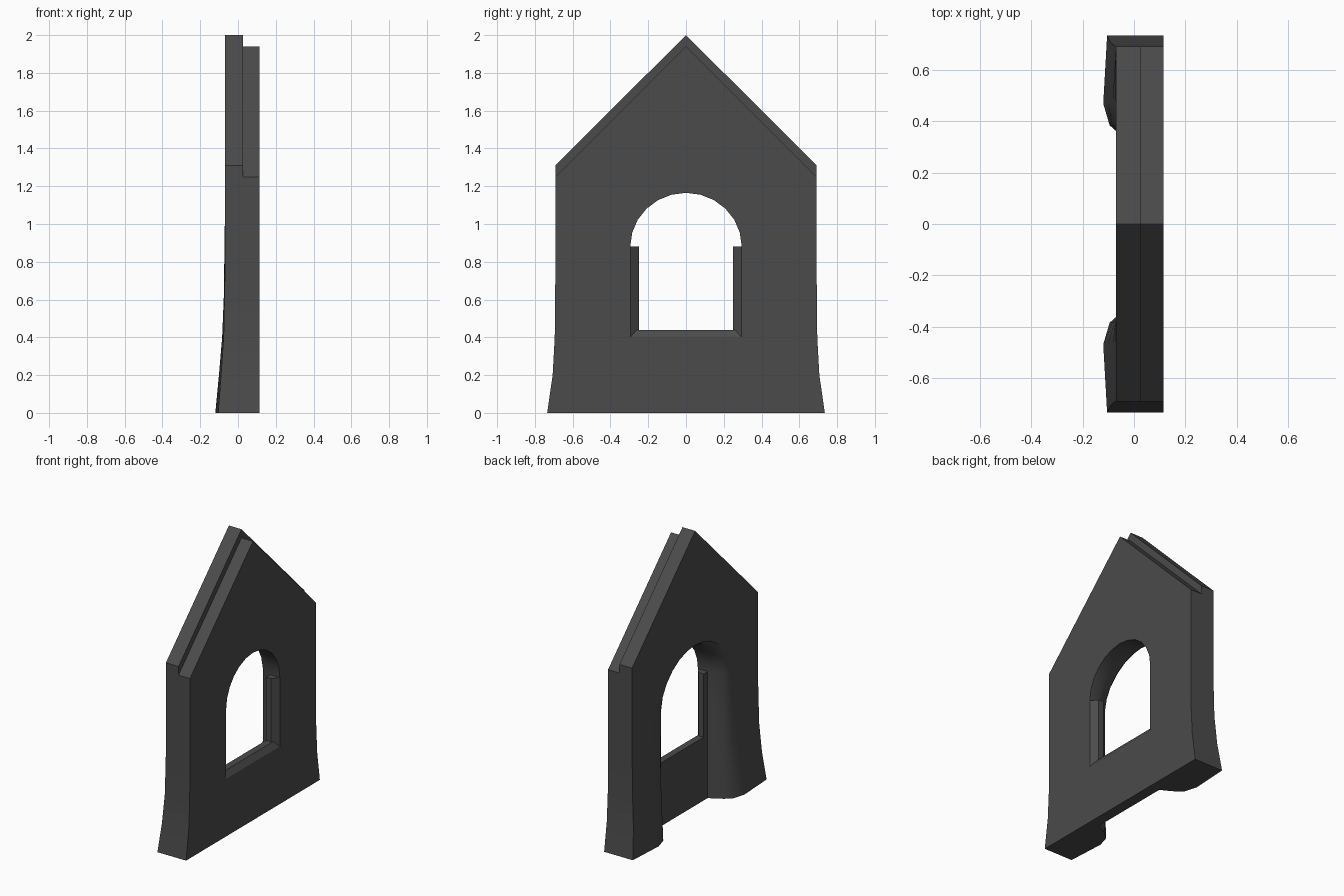
import bpy, bmesh, math

if "Cube" in bpy.data.objects:
    bpy.data.objects.remove(bpy.data.objects["Cube"])

FRONT, BACK, STEP, PANEL = 0.115, -0.07, 0.027, 0.04
SPRING, R, HALF = 0.88, 0.295, 0.692
LEVELS = [0, 0.2, 0.4, 0.62]          # leg heights below the arch
ARC = 12                              # arch segments

stone = bpy.data.materials.new("dark_stone")
stone.diffuse_color = (0.07, 0.07, 0.07, 1)
stone.use_nodes = True
stone.node_tree.nodes["Principled BSDF"].inputs["Base Color"].default_value = stone.diffuse_color


def finish(bm, name):
    bmesh.ops.remove_doubles(bm, verts=bm.verts, dist=0.0005)
    bmesh.ops.dissolve_degenerate(bm, edges=bm.edges, dist=0.0004)
    bmesh.ops.recalc_face_normals(bm, faces=bm.faces)
    me = bpy.data.meshes.new(name)
    bm.to_mesh(me)
    bm.free()
    me.materials.append(stone)
    ob = bpy.data.objects.new(name, me)
    bpy.context.collection.objects.link(ob)
    return ob


def prism(name, poly, place, a, b):
    """Extrude a 2D section from a to b."""
    bm = bmesh.new()
    lo = [bm.verts.new(place(p, a)) for p in poly]
    hi = [bm.verts.new(place(p, b)) for p in poly]
    bm.faces.new(lo)
    bm.faces.new(hi)
    n = len(poly)
    for i in range(n):
        bm.faces.new((lo[i], lo[(i + 1) % n], hi[(i + 1) % n], hi[i]))
    return finish(bm, name)


def section(i):
    """Closed wall section at station i of the half arch (0 = ground, last = peak)."""
    flare = [0.043, 0.014, 0.003][i] if i < 3 else 0
    out_x = BACK - ([0.035, 0.02, 0.006][i] if i < 3 else 0)
    crest_x = BACK - ([0.05, 0.031, 0.014, 0.005][i] if i < 4 else 0)
    k = i - len(LEVELS)
    a = max(k, 0) * math.pi / ARC
    fade = 1 - 0.55 * math.sin(a)

    def inner(r):
        r = R + (r - R) * fade
        return (r, LEVELS[i]) if k < 0 else (r * math.cos(a), SPRING + (r - 0.01) * math.sin(a))

    if k < 0:
        oy, oz = HALF + flare, [0, 0.2, 0.4, 0.7][i]
    elif k < 2:
        oy, oz = HALF, 1.0 + 0.15 * k
    else:
        t = (k - 2) / (ARC / 2 - 2)
        oy, oz = HALF * (1 - t), 1.31 + 0.69 * t
    low = oz - (0.06 if k >= 2 else 0)
    cut = 0.5 * (1 - fade)
    pts = [(FRONT, *inner(R)), (PANEL, *inner(R)),
           (-0.005 - 0.07 * cut, *inner(0.318)), (-0.05, *inner(0.345)),
           (BACK + (crest_x - BACK) * 0.5, *inner(0.385)),
           (crest_x, *inner(0.47)),
           (out_x, oy, oz), (STEP, oy, oz), (STEP, oy, low), (FRONT, oy, low)]
    return pts


# gable wall with arched opening and flared legs, mirrored about the peak
half = [section(i) for i in range(len(LEVELS) + ARC // 2 + 1)]
mirror = [[(x, -y, z) for x, y, z in s] for s in half[-2::-1]]
bm = bmesh.new()
rings = [[bm.verts.new(p) for p in s] for s in half + mirror]
for s, t in zip(rings, rings[1:]):
    for j in range(len(s)):
        n = (j + 1) % len(s)
        bm.faces.new((s[j], s[n], t[n], t[j]))
bm.faces.new(rings[0])
bm.faces.new(rings[-1])
wall = finish(bm, "gable_wall")

# thin panel below the window with a sloping sill
panel = prism("sill_panel", [(FRONT, 0), (FRONT, 0.40), (0.088, 0.44), (PANEL, 0.44), (PANEL, 0)],
              lambda p, y: (p[0], y, p[1]), -0.305, 0.305)

# splayed window jambs
for side, word in ((1, "right"), (-1, "left")):
    prism("window_jamb_" + word,
          [(FRONT, 0.295), (0.08, 0.25), (PANEL, 0.25), (PANEL, 0.30), (FRONT, 0.30)],
          lambda p, z: (p[0], side * p[1], z), 0.39, SPRING)

# smooth the curved legs, keep the crisp edges
bpy.ops.object.select_all(action='DESELECT')
wall.select_set(True)
bpy.context.view_layer.objects.active = wall
bpy.ops.object.shade_smooth_by_angle(angle=math.radians(35))
